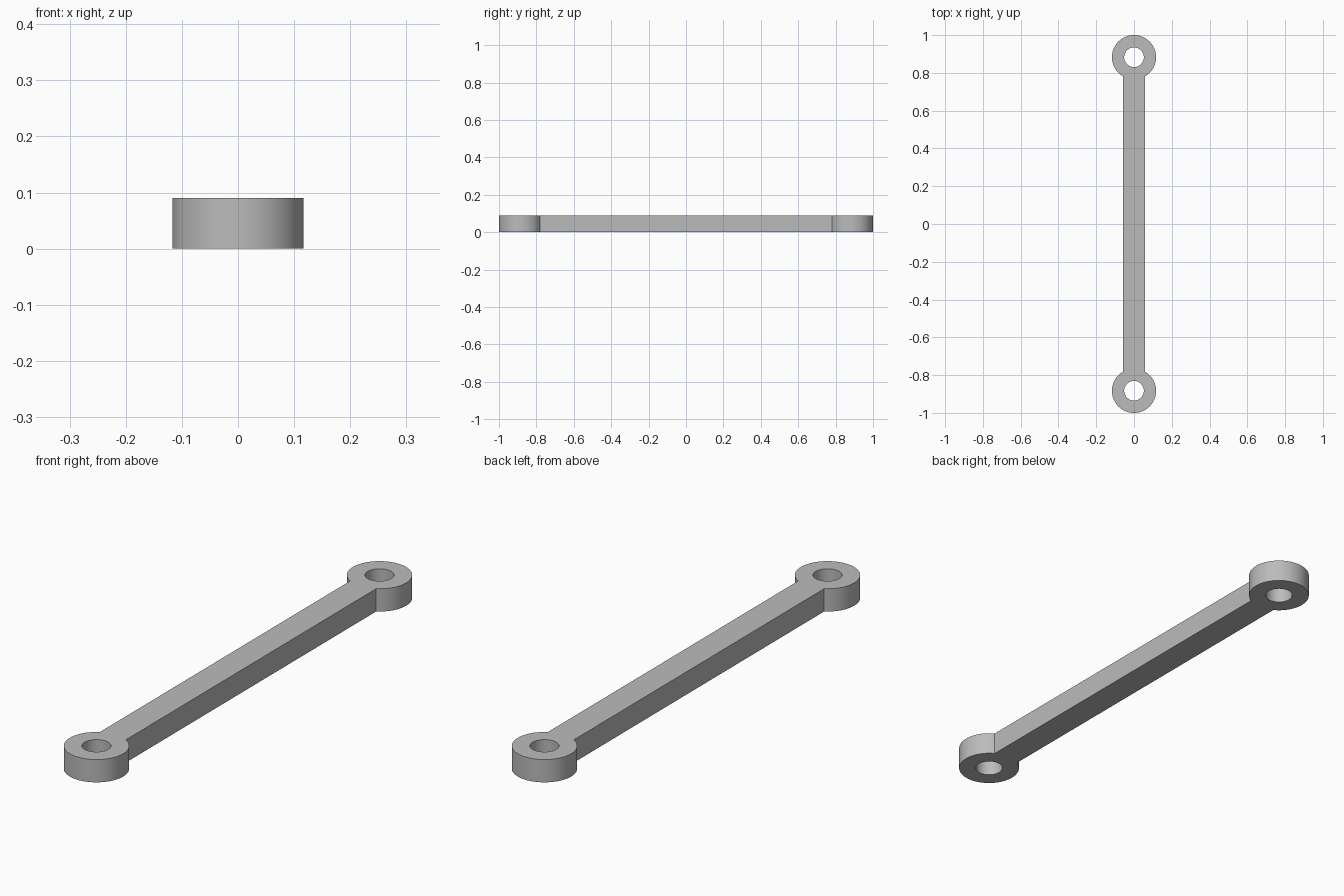
import bpy
import bmesh
from math import asin, cos, pi, radians, sin, sqrt

cube = bpy.data.objects.get("Cube")
if cube:
    bpy.data.objects.remove(cube, do_unlink=True)

RING, HOLE, HALF_BAR, HEIGHT = 0.117, 0.052, 0.057, 0.09
CENTRE = 1 - RING
SEGMENTS = 64

grey = bpy.data.materials.new("plain grey")
grey.use_nodes = True
colour = (0.5, 0.5, 0.5, 1)
grey.diffuse_color = colour
grey.node_tree.nodes["Principled BSDF"].inputs["Base Color"].default_value = colour


def arc(cy, radius, start, sweep, count):
    """Points along an arc about (0, cy)."""
    return [(radius * cos(start + sweep * i / count),
             cy + radius * sin(start + sweep * i / count)) for i in range(count + 1)]


def add_loop(bm, points):
    verts = [bm.verts.new((x, y, 0)) for x, y in points]
    return [bm.edges.new((a, b)) for a, b in zip(verts, verts[1:] + verts[:1])]


# Outline: each eye is an arc that stops where it meets the straight bar
meet = asin(HALF_BAR / RING)
sweep = 2 * pi - 2 * meet
bm = bmesh.new()
edges = add_loop(bm, arc(CENTRE, RING, meet - pi / 2, sweep, SEGMENTS)
                 + arc(-CENTRE, RING, meet + pi / 2, sweep, SEGMENTS))

# Round hole through each eye
for side in (-1, 1):
    edges += add_loop(bm, arc(side * CENTRE, HOLE, 0, 2 * pi, SEGMENTS)[:-1])

# Fill the flat profile and raise it to full thickness
bmesh.ops.triangle_fill(bm, edges=edges, use_beauty=True, normal=(0, 0, 1))
raised = bmesh.ops.extrude_face_region(bm, geom=bm.faces[:], use_keep_orig=True)
bmesh.ops.translate(bm, vec=(0, 0, HEIGHT),
                    verts=[v for v in raised["geom"] if isinstance(v, bmesh.types.BMVert)])
bmesh.ops.recalc_face_normals(bm, faces=bm.faces[:])

mesh = bpy.data.meshes.new("link_bar")
bm.to_mesh(mesh)
bm.free()
mesh.materials.append(grey)
link = bpy.data.objects.new("link_bar", mesh)
bpy.context.collection.objects.link(link)

# Smooth round walls, crisp rims and corners
bpy.ops.object.select_all(action="DESELECT")
link.select_set(True)
bpy.context.view_layer.objects.active = link
bpy.ops.object.shade_smooth_by_angle(angle=radians(30))
